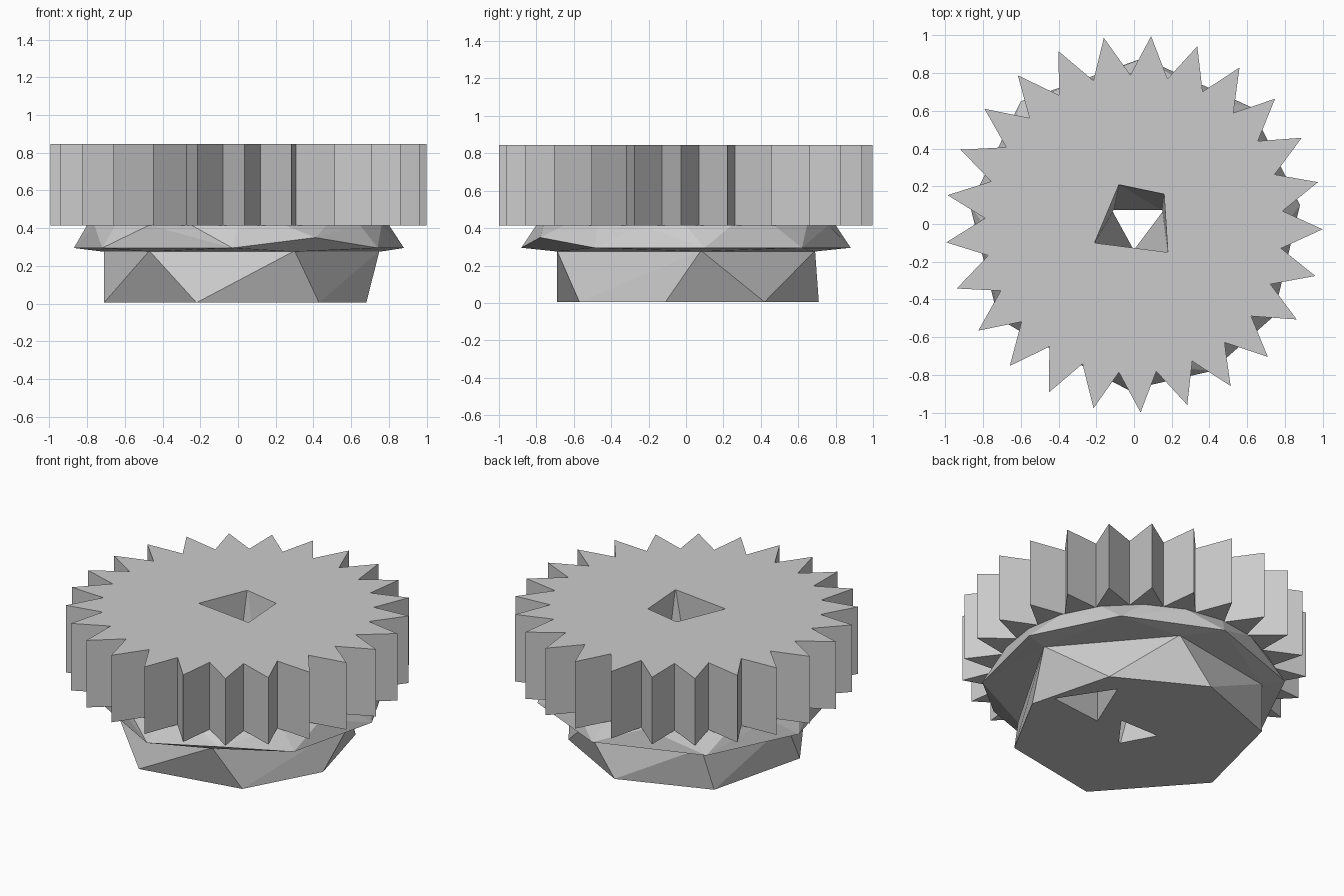
import bpy, bmesh
from math import cos, sin, radians

cube = bpy.data.objects.get("Cube")
if cube:
    bpy.data.objects.remove(cube)

grey = bpy.data.materials.new("plain_grey")
grey.use_nodes = True
colour = (0.6, 0.6, 0.6, 1)
grey.diffuse_color = colour
grey.node_tree.nodes["Principled BSDF"].inputs["Base Color"].default_value = colour


def add_object(name, bm):
    bmesh.ops.recalc_face_normals(bm, faces=bm.faces)
    mesh = bpy.data.meshes.new(name)
    bm.to_mesh(mesh)
    bm.free()
    mesh.materials.append(grey)
    obj = bpy.data.objects.new(name, mesh)
    bpy.context.collection.objects.link(obj)
    return obj


def ring(points, z):
    return [(x, y, z) for x, y in points]


def hull(name, points):
    """Faceted solid wrapped around a few rings of points."""
    bm = bmesh.new()
    verts = [bm.verts.new(p) for p in points]
    result = bmesh.ops.convex_hull(bm, input=verts)
    spare = {g for g in result["geom_interior"] + result["geom_unused"]
             if isinstance(g, bmesh.types.BMVert)}
    bmesh.ops.delete(bm, geom=list(spare), context='VERTS')
    bmesh.ops.dissolve_limit(bm, angle_limit=radians(1), verts=bm.verts, edges=bm.edges)
    return add_object(name, bm)


def cut(obj, cutter):
    mod = obj.modifiers.new(cutter.name, 'BOOLEAN')
    mod.operation = 'DIFFERENCE'
    mod.solver = 'EXACT'
    mod.object = cutter


# Toothed wheel: pointed teeth extruded straight up
teeth = 25
step = 360 / teeth
bm = bmesh.new()
outline = []
for i in range(teeth):
    for radius, offset in ((1.0, 0), (0.79, step / 2 - 0.6)):
        a = radians(-1.6 + i * step + offset)
        outline.append(bm.verts.new((radius * cos(a), radius * sin(a), 0.415)))
face = bm.faces.new(outline)
top = bmesh.ops.extrude_face_region(bm, geom=[face])["geom"]
bmesh.ops.translate(bm, vec=(0, 0, 0.43),
                    verts=[g for g in top if isinstance(g, bmesh.types.BMVert)])
wheel = add_object("toothed_wheel", bm)

# Hub: twisted facets between a six-sided and a seven-sided ring
hub_top = [(-0.47, -0.57), (0.3, -0.69), (0.75, 0.08), (0.23, 0.69), (-0.5, 0.56), (-0.71, 0)]
hub_base = [(-0.22, -0.69), (0.43, -0.57), (0.68, -0.11), (0.54, 0.42),
            (0.01, 0.71), (-0.55, 0.5), (-0.71, -0.14)]
hub = hull("hub", ring(hub_top, 0.28) + ring(hub_base, 0.005))

# Flange: rough rim narrowing up to a rounder ring under the teeth
rim = [(0.74, -0.49), (0.88, 0.1), (0.62, 0.62), (0.05, 0.88),
       (-0.6, 0.65), (-0.87, 0.1), (-0.72, -0.5), (-0.03, -0.88)]
neck = [(0.8 * cos(radians(a)), 0.8 * sin(radians(a))) for a in range(0, 360, 18)]
flange = hull("flange", ring(rim, 0.295) + ring(neck, 0.416) + ring(hub_top, 0.275)
              + [(0.41, -0.78, 0.35)])

# Bore: four-sided at the top, three-sided at the base
bore_top = [(-0.08, 0.21), (0.16, 0.16), (0.18, -0.15), (-0.21, -0.1)]
bore_base = [(0.15, 0.07), (-0.11, 0.07), (0, -0.13)]
bore = hull("bore_cutter", ring(bore_top, 0.86) + ring(bore_base, -0.02))

# Screw pocket in the underside of the hub
pocket_base = [(0.26, -0.02), (0.41, 0.34), (0.62, 0.02)]
pocket = hull("pocket_cutter", ring(pocket_base, -0.02) + ring(pocket_base, 0.2))

for part in (wheel, flange, hub):
    cut(part, bore)
cut(hub, pocket)
for cutter in (bore, pocket):
    cutter.hide_render = True
    cutter.hide_viewport = True
